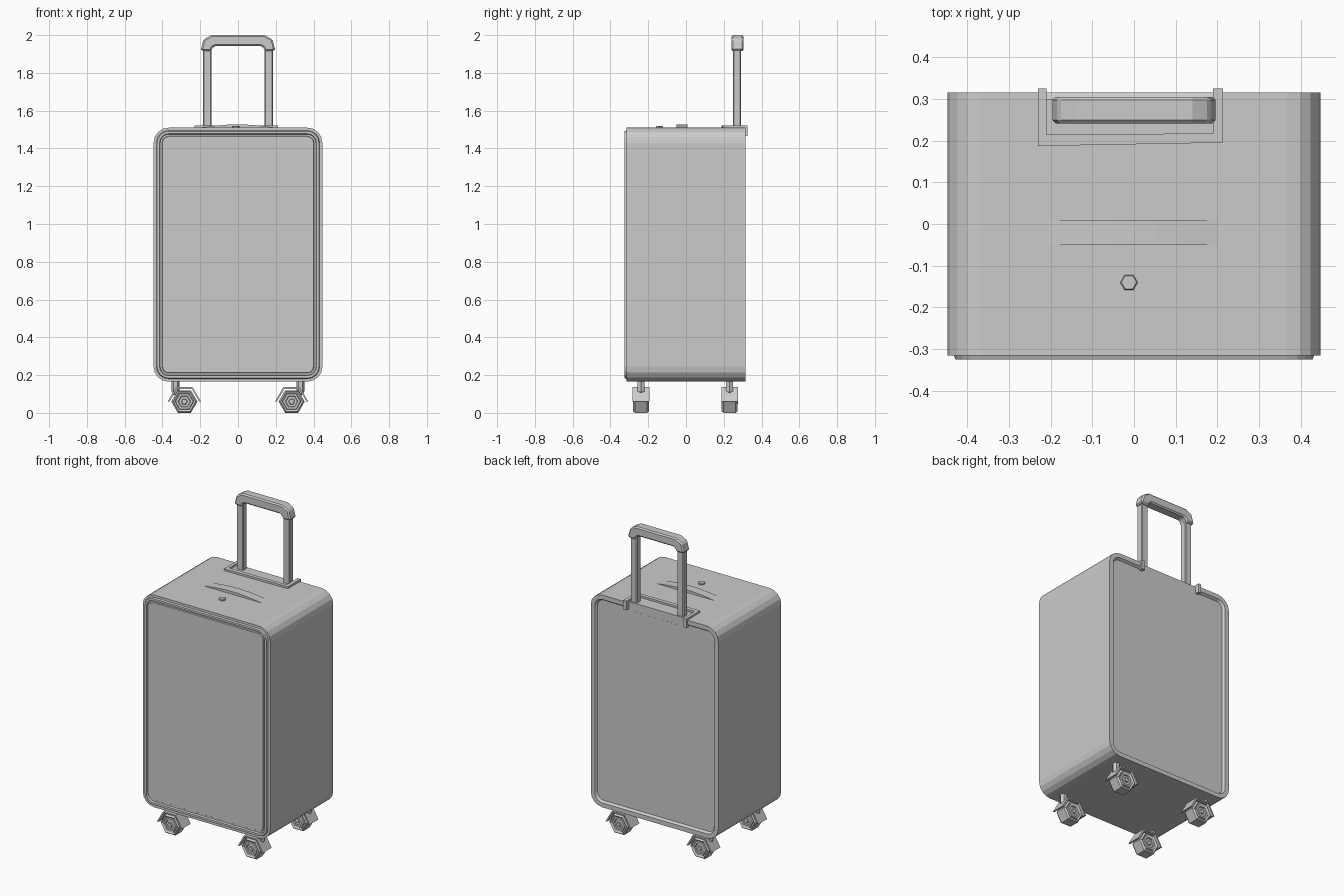
import bpy, bmesh, math

if "Cube" in bpy.data.objects:
    bpy.data.objects.remove(bpy.data.objects["Cube"])


def make(name, verts, faces):
    bm = bmesh.new()
    vs = [bm.verts.new(v) for v in verts]
    for f in faces:
        bm.faces.new([vs[i] for i in f])
    bmesh.ops.recalc_face_normals(bm, faces=bm.faces)
    me = bpy.data.meshes.new(name)
    bm.to_mesh(me)
    bm.free()
    ob = bpy.data.objects.new(name, me)
    bpy.context.collection.objects.link(ob)
    return ob


def loft(name, loops):
    """Bridge equal-length loops and cap both ends."""
    n = len(loops[0])
    verts = [p for lp in loops for p in lp]
    faces = [(k * n + i, k * n + (i + 1) % n, (k + 1) * n + (i + 1) % n, (k + 1) * n + i)
             for k in range(len(loops) - 1) for i in range(n)]
    last = (len(loops) - 1) * n
    faces += [tuple(range(n)), tuple(range(last, last + n))]
    return make(name, verts, faces)


def box(name, x0, x1, y0, y1, z0, z1):
    return loft(name, [[(x0, y0, z), (x1, y0, z), (x1, y1, z), (x0, y1, z)] for z in (z0, z1)])


def extrude_y(name, profile, y0, y1):
    return loft(name, [[(x, y, z) for x, z in profile] for y in (y0, y1)])


def bevel(ob, width):
    m = ob.modifiers.new("bevel", 'BEVEL')
    m.width, m.segments, m.limit_method = width, 1, 'ANGLE'


def rounded(inset, y, hx=0.447, z0=0.165, z1=1.51, r=0.08, seg=4):
    hx, z0, z1, r = hx - inset, z0 + inset, z1 - inset, max(r - inset, 0.03)
    pts = []
    for q, (cx, cz) in enumerate([(hx - r, z1 - r), (r - hx, z1 - r), (r - hx, z0 + r), (hx - r, z0 + r)]):
        for i in range(seg + 1):
            a = math.radians(90 * q + 90 * i / seg)
            pts.append((cx + r * math.cos(a), y, cz + r * math.sin(a)))
    return pts


def hexagon(r, cx, y, cz):
    return [(cx + r * math.cos(math.radians(60 * i)), y, cz + r * math.sin(math.radians(60 * i)))
            for i in range(6)]


# Case: stepped front rim, groove, panel; recessed back panel
steps = [(0.048, -0.317), (0.045, -0.312), (0.035, -0.312), (0.032, -0.325), (0.019, -0.325),
         (0.015, -0.315), (0, -0.315), (0, 0.315), (0.028, 0.315), (0.038, 0.300)]
case = loft("case", [rounded(i, y) for i, y in steps])

# Opening in the back rim below the trolley handle
cutter = box("rim_cutter", -0.21, 0.19, 0.2995, 0.4, 1.455, 1.6)
cutter.hide_render = True
m = case.modifiers.new("notch", 'BOOLEAN')
m.operation, m.solver, m.object = 'DIFFERENCE', 'EXACT', cutter
bpy.context.view_layer.objects.active = case
bpy.ops.object.modifier_apply(modifier=m.name)
bpy.data.objects.remove(cutter)

# U-shaped trim around the trolley handle, with arms folded over the back rim
u = [(-0.23, 0.187), (0.213, 0.195), (0.213, 0.325), (0.19, 0.325),
     (0.19, 0.217), (-0.21, 0.215), (-0.21, 0.325), (-0.23, 0.325)]
loft("handle_trim", [[(x, y, z) for x, y in u] for z in (1.505, 1.522)])
for side, x0, x1 in (("left", -0.23, -0.21), ("right", 0.19, 0.213)):
    box("trim_arm_" + side, x0, x1, 0.298, 0.325, 1.465, 1.521)

# Telescopic handle
for side, s in (("left", -1), ("right", 1)):
    tube = box("handle_tube_" + side, *sorted((s * 0.14, s * 0.186)), 0.25, 0.292, 1.49, 1.95)
    bevel(tube, 0.005)
half = [(0.14, 2.0), (0.182, 1.978), (0.198, 1.918), (0.142, 1.915), (0.136, 1.934), (0.12, 1.942)]
grip = extrude_y("handle_grip", half + [(-x, z) for x, z in reversed(half)], 0.241, 0.305)
bevel(grip, 0.008)

# Carry handle and lock button on top
arch = [(-0.213 + 0.423 * i / 8, 1.509 + 0.018 * math.sin(math.pi * i / 8)) for i in range(9)]
extrude_y("carry_handle", [(-0.213, 1.50)] + arch + [(0.21, 1.50)], -0.05, 0.008)
loft("lock_button", [[(x - 0.012, z - 0.14, h) for x, _, z in hexagon(r, 0, 0, 0)]
                     for r, h in ((0.021, 1.505), (0.021, 1.516), (0.018, 1.519))])

# Four caster wheels: hexagonal wheel, half-hexagon cover, swivel post
for row, y in (("front", -0.238), ("back", 0.231)):
    for side, s in (("left", -1), ("right", 1)):
        tag, cx, cz = row + "_" + side, s * 0.284, 0.06
        prof = [(0.014, -0.043), (0.017, -0.036), (0.03, -0.036), (0.034, -0.042), (0.046, -0.042),
                (0.05, -0.036), (0.06, -0.042), (0.069, -0.032)]
        prof += [(r, -d) for r, d in reversed(prof)]
        loft("wheel_" + tag, [hexagon(r, cx, y + d, cz) for r, d in prof])
        outer = [(x, z) for x, _, z in hexagon(0.088, cx, 0, cz)[:4]]
        inner = [(x, z) for x, _, z in hexagon(0.078, cx, 0, cz)[:4]]
        extrude_y("wheel_cover_" + tag, outer + inner[::-1], y - 0.044, y + 0.044)
        loft("swivel_post_" + tag, [[(s * 0.33 + x, y + v, z) for x, _, v in hexagon(r, 0, 0, 0)]
                                    for r, z in ((0.012, 0.095), (0.021, 0.115), (0.021, 0.17))])
